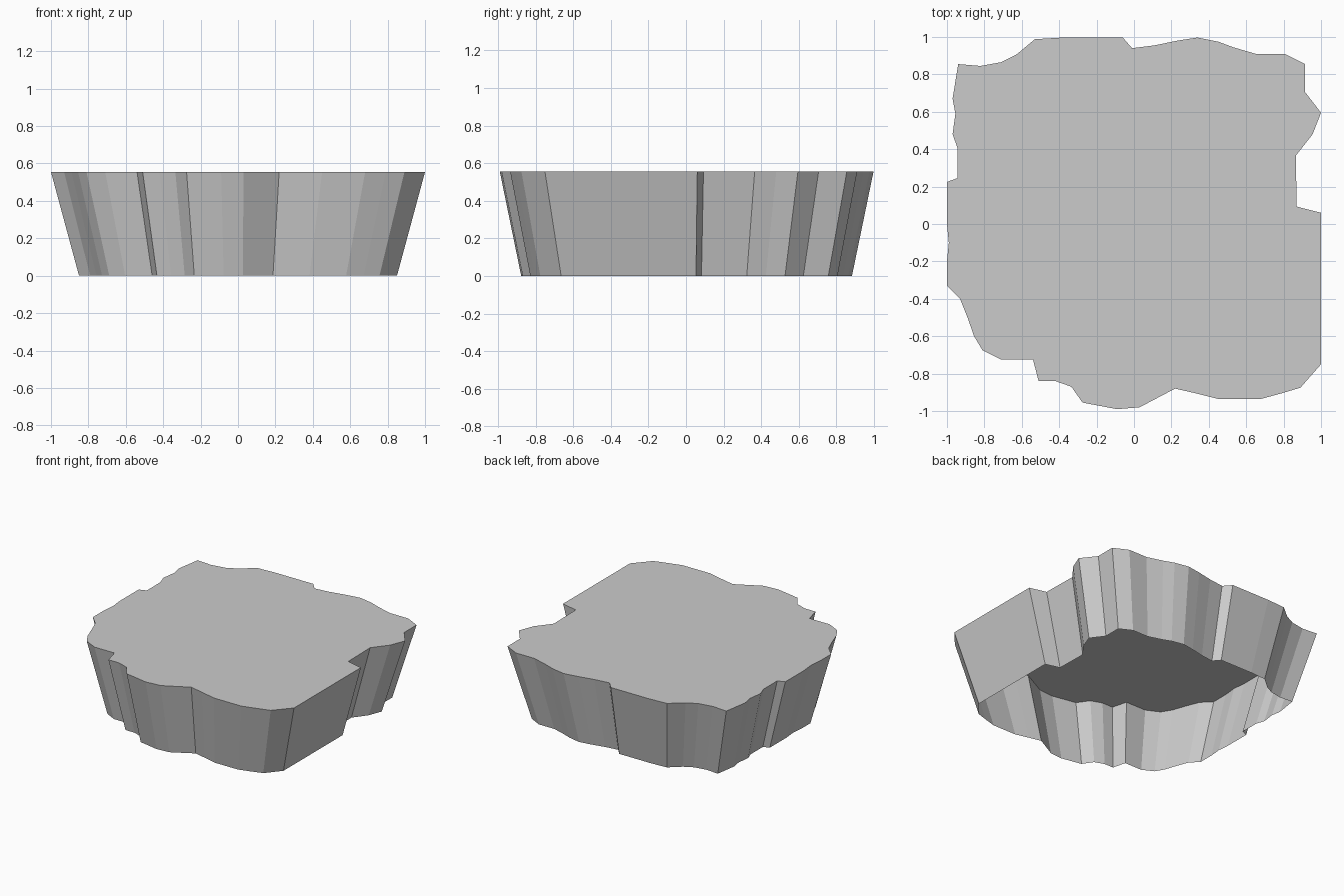
import bpy
import bmesh

HEIGHT = 0.555
BASE_SCALE = (0.85, 0.885)

# Rim outline seen from above, counter-clockwise, one line per side
right = [(1, -.75), (1, .06), (.87, .093), (.865, .365), (.955, .48), (1, .595),
         (.915, .705), (.915, .855)]
back = [(.805, .91), (.65, .91), (.53, .945), (.45, .975), (.34, .997), (.23, .98),
        (.11, .955), (-.01, .94), (-.06, .997), (-.38, .997), (-.53, .988),
        (-.63, .905), (-.71, .865), (-.82, .845)]
left = [(-.94, .855), (-.97, .67), (-.955, .59), (-.97, .48), (-.945, .41),
        (-.945, .245), (-1, .225), (-1, 0), (-.99, -.1), (-1, -.2), (-1, -.33),
        (-.93, -.4), (-.89, -.5), (-.855, -.6), (-.81, -.675)]
front = [(-.71, -.725), (-.54, -.725), (-.51, -.84), (-.42, -.84), (-.335, -.87),
         (-.275, -.955), (-.09, -.99), (.03, -.98), (.22, -.88), (.33, -.905),
         (.45, -.935), (.68, -.935), (.79, -.905), (.89, -.875)]
outline = right + back + left + front

# Tapered block: flat top cap and sloping walls, open underneath
bm = bmesh.new()
top = [bm.verts.new((x, y, HEIGHT)) for x, y in outline]
base = [bm.verts.new((x * BASE_SCALE[0], y * BASE_SCALE[1], 0)) for x, y in outline]
cap = bm.faces.new(top)
for i in range(len(outline)):
    j = (i + 1) % len(outline)
    bm.faces.new((base[i], base[j], top[j], top[i]))
bmesh.ops.triangulate(bm, faces=[cap])

mesh = bpy.data.meshes.new("ground_block")
bm.to_mesh(mesh)
bm.free()
block = bpy.data.objects.new("ground_block", mesh)
bpy.context.collection.objects.link(block)
